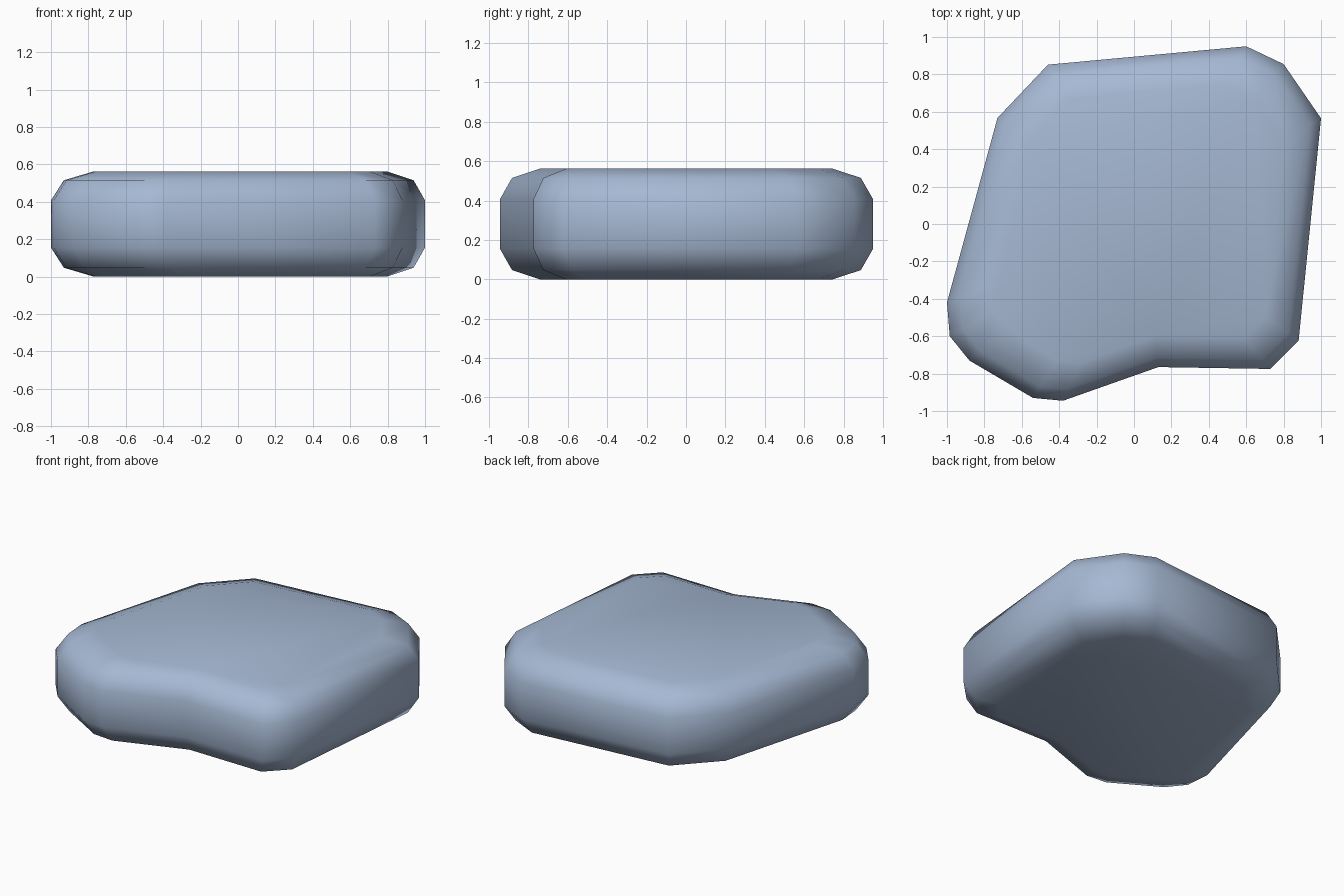
import bpy, bmesh

if "Cube" in bpy.data.objects:
    bpy.data.objects.remove(bpy.data.objects["Cube"])

# Top-view outline of the stone, clockwise
OUTLINE = [(-0.46, 0.852), (0.60, 0.95), (0.80, 0.855), (1.0, 0.565),
           (0.88, -0.625), (0.73, -0.775), (0.13, -0.765), (-0.38, -0.945),
           (-0.54, -0.93), (-0.88, -0.73), (-0.985, -0.60), (-1.0, -0.42),
           (-0.73, 0.567)]
# Rounded side profile: height, scale about the centre
PROFILE = [(0.0, 0.785), (0.047, 0.935), (0.155, 1.0),
           (0.407, 1.0), (0.515, 0.935), (0.562, 0.785)]
CX, CY = 0.06, 0.0

bm = bmesh.new()
rings = [[bm.verts.new((CX + (x - CX) * s, CY + (y - CY) * s, z))
          for x, y in OUTLINE] for z, s in PROFILE]

# Side bands
n = len(OUTLINE)
for low, high in zip(rings, rings[1:]):
    for i in range(n):
        j = (i + 1) % n
        bm.faces.new((low[i], low[j], high[j], high[i]))

# Flat bottom and top
bm.faces.new(rings[0])
bm.faces.new(rings[-1])
bmesh.ops.recalc_face_normals(bm, faces=bm.faces)
for f in bm.faces:
    f.smooth = True

mesh = bpy.data.meshes.new("paving_stone")
bm.to_mesh(mesh)
bm.free()
stone = bpy.data.objects.new("paving_stone", mesh)
bpy.context.collection.objects.link(stone)

# Blue-grey stone colour
mat = bpy.data.materials.new("blue_grey_stone")
mat.diffuse_color = (0.38, 0.48, 0.65, 1.0)
mat.use_nodes = True
mat.node_tree.nodes["Principled BSDF"].inputs["Base Color"].default_value = mat.diffuse_color
mesh.materials.append(mat)
